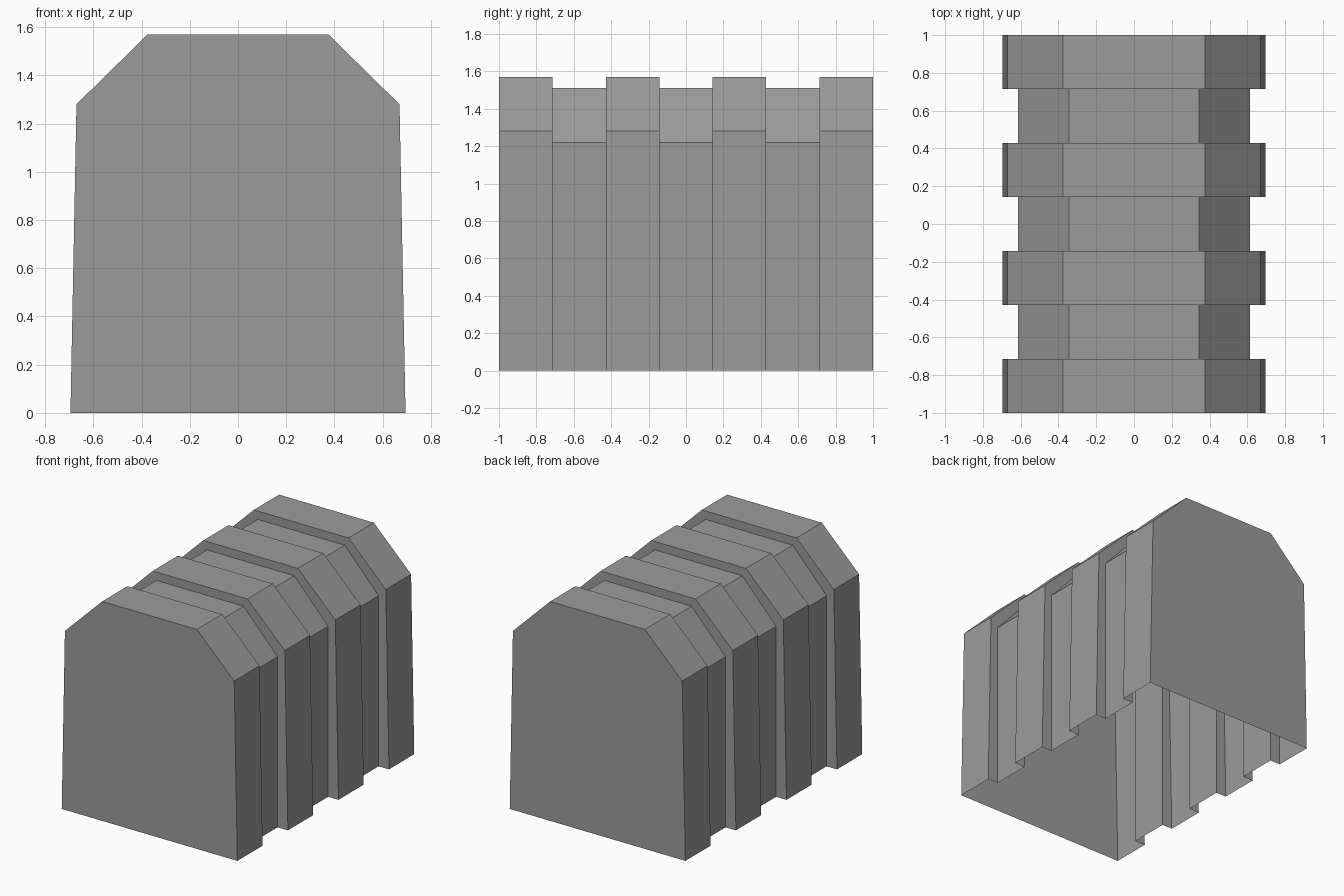
import bpy
import bmesh

if "Cube" in bpy.data.objects:
    bpy.data.objects.remove(bpy.data.objects["Cube"])

# Half cross-sections (x, z) from base to roof: raised rib and recessed panel
RIB = [(0.695, 0), (0.67, 1.28), (0.375, 1.57)]
PANEL = [(0.613, 0), (0.613, 1.22), (0.345, 1.51)]
BANDS = 7


def add_ring(bm, half, y):
    """Mirrored arch, open at the base."""
    outline = half + [(-x, z) for x, z in reversed(half)]
    return [bm.verts.new((x, y, z)) for x, z in outline]


bm = bmesh.new()

# Alternating ribs and panels along y
rings = []
for i in range(BANDS):
    half = PANEL if i % 2 else RIB
    for k in (i, i + 1):
        rings.append(add_ring(bm, half, -1 + 2 * k / BANDS))

# Skin and step faces between neighbouring arches
for a, b in zip(rings, rings[1:]):
    for j in range(len(a) - 1):
        bm.faces.new((a[j], b[j], b[j + 1], a[j + 1]))

# Front and back end walls; the underside stays open
bm.faces.new(rings[0])
bm.faces.new(rings[-1][::-1])

mesh = bpy.data.meshes.new("ribbed_tunnel_shell")
bm.to_mesh(mesh)
bm.free()
shell = bpy.data.objects.new("ribbed_tunnel_shell", mesh)
bpy.context.collection.objects.link(shell)

# Darker grey than the default
grey = bpy.data.materials.new("dark_grey")
grey.diffuse_color = (0.33, 0.33, 0.33, 1)
grey.use_nodes = True
grey.node_tree.nodes["Principled BSDF"].inputs["Base Color"].default_value = grey.diffuse_color
mesh.materials.append(grey)
